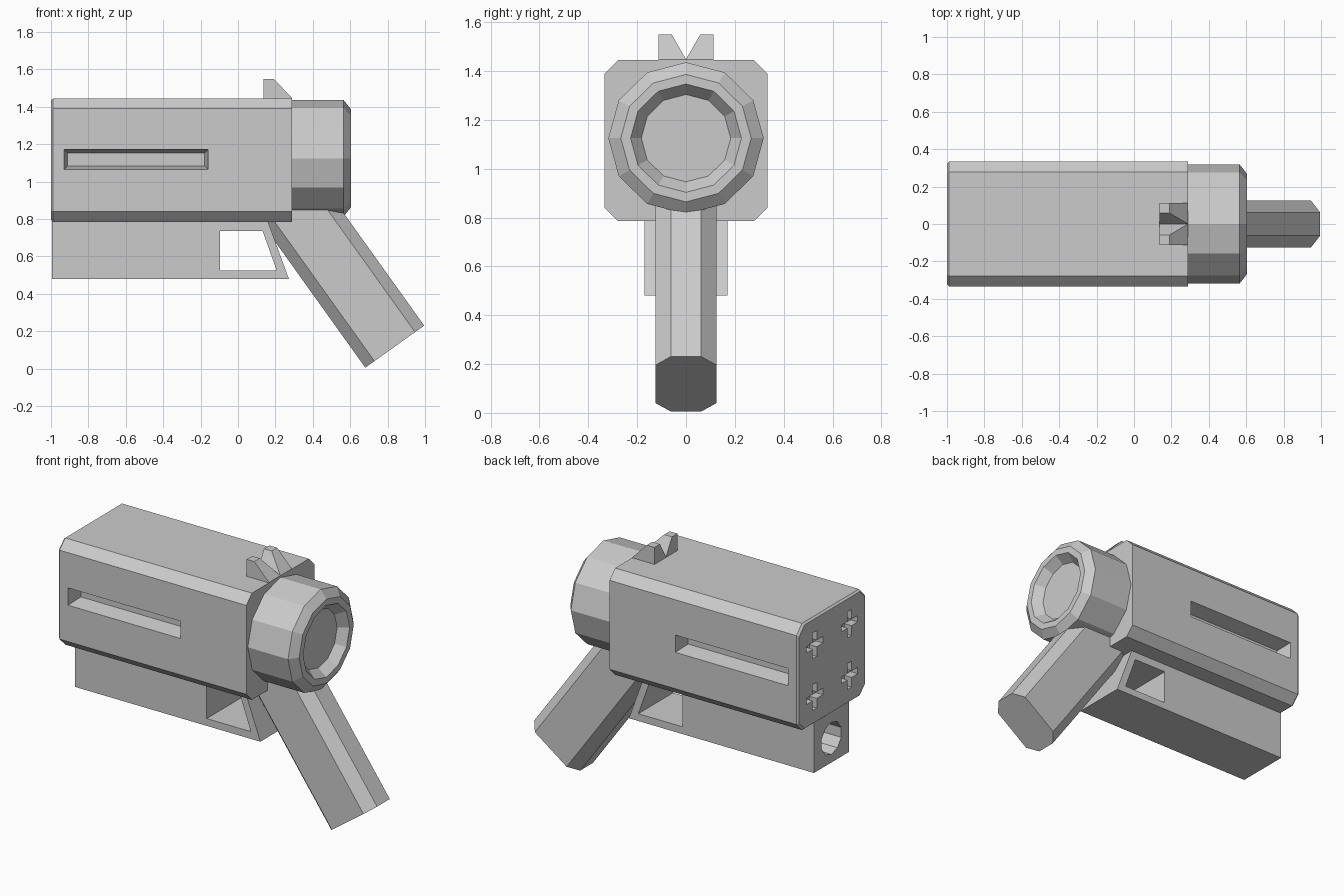
import bpy, bmesh
from math import sin, cos, pi, radians
from mathutils import Vector

if "Cube" in bpy.data.objects:
    bpy.data.objects.remove(bpy.data.objects["Cube"])


def loft(name, rings):
    """Solid skinned through matching rings of points, capped at both ends."""
    bm = bmesh.new()
    rows = [[bm.verts.new(p) for p in ring] for ring in rings]
    n = len(rows[0])
    for a, b in zip(rows, rows[1:]):
        for i in range(n):
            bm.faces.new((a[i], a[(i + 1) % n], b[(i + 1) % n], b[i]))
    bm.faces.new(rows[0][::-1])
    bm.faces.new(rows[-1])
    bmesh.ops.recalc_face_normals(bm, faces=bm.faces[:])
    mesh = bpy.data.meshes.new(name)
    bm.to_mesh(mesh)
    bm.free()
    obj = bpy.data.objects.new(name, mesh)
    bpy.context.collection.objects.link(obj)
    return obj


def along_x(profile, x):
    return [(x, y, z) for y, z in profile]


def along_y(profile, y):
    return [(x, y, z) for x, z in profile]


def cut(obj, cutters):
    """Subtract the cutters, bake the result and remove the cutters."""
    for c in cutters:
        c.hide_render = True
        m = obj.modifiers.new("cut", 'BOOLEAN')
        m.operation, m.solver, m.object = 'DIFFERENCE', 'EXACT', c
    dg = bpy.context.evaluated_depsgraph_get()
    mesh = bpy.data.meshes.new_from_object(obj.evaluated_get(dg))
    obj.modifiers.clear()
    obj.data = mesh
    for c in cutters:
        bpy.data.objects.remove(c)


def octagon(w, h, cw, ch, cz=0):
    """Rectangle of half sizes w, h with chamfered corners."""
    return [(w, cz - h + ch), (w, cz + h - ch), (w - cw, cz + h), (-w + cw, cz + h),
            (-w, cz + h - ch), (-w, cz - h + ch), (-w + cw, cz - h), (w - cw, cz - h)]


def circle(r, cz, n=12, squash=1.0):
    return [(r * sin(2 * pi * i / n), cz + squash * r * cos(2 * pi * i / n)) for i in range(n)]


def rect(x0, x1, z0, z1):
    return [(x0, z0), (x1, z0), (x1, z1), (x0, z1)]


# Main body with chamfered long edges
CZ = 1.115
body = loft("body", [along_x(octagon(0.323, 0.32, 0.053, 0.053, CZ), -1.0),
                     along_x(octagon(0.333, 0.33, 0.055, 0.055, CZ), -0.988),
                     along_x(octagon(0.333, 0.33, 0.055, 0.055, CZ), 0.29)])
cutters = []
# Tapered side slots
for s in (-1, 1):
    k = 0.02 / 0.1 * 0.1
    cutters.append(loft("slot_cutter", [
        along_y(rect(-0.93 - k, -0.16 + k, 1.065 - k, 1.172 + k), s * 0.433),
        along_y(rect(-0.93, -0.16, 1.065, 1.172), s * 0.333),
        along_y(rect(-0.912, -0.178, 1.083, 1.154), s * 0.233)]))
# Four plus-shaped recesses in the front end
a, b = 0.08, 0.02
plus = [(b, a), (b, b), (a, b), (a, -b), (b, -b), (b, -a),
        (-b, -a), (-b, -b), (-a, -b), (-a, b), (-b, b), (-b, a)]
for sy in (-0.17, 0.17):
    for sz in (-0.16, 0.16):
        p = [(y + sy, z + CZ + sz) for y, z in plus]
        cutters.append(loft("plus_cutter", [along_x(p, -1.1), along_x(p, -0.95)]))
cut(body, cutters)

# Twelve-sided rear drum with recessed end
loft("rear_drum", [along_x(circle(r, 1.125, 12, 0.977), x) for r, x in
                   ((0.318, 0.27), (0.318, 0.565), (0.267, 0.605), (0.227, 0.605), (0.183, 0.55))])

# Lower rail with slanted rear end, window and round opening
side = [(-0.995, 0.48), (0.272, 0.48), (0.155, 0.8), (-0.995, 0.8)]
rail = loft("lower_rail", [along_y(side, -0.17), along_y(side, 0.17)])
window = [(-0.095, 0.525), (0.207, 0.525), (0.132, 0.735), (-0.095, 0.735)]
bore = circle(0.1, 0.63, 10)
cut(rail, [loft("window_cutter", [along_y(window, -0.3), along_y(window, 0.3)]),
           loft("bore_cutter", [along_x(bore, -1.1), along_x(bore, -0.75)])])

# Slanted eight-sided grip
t = radians(35.6)
axis, across = Vector((-sin(t), 0, cos(t))), Vector((cos(t), 0, sin(t)))
base = Vector((0.838, 0, 0.118))
section = octagon(0.125, 0.1935, 0.063, 0.06)
loft("grip", [[base + axis * d + across * w + Vector((0, y, 0)) for y, w in section]
              for d in (0, 1.0)])

# Rear sight with V notch
wedge = [(0.137, 1.43), (0.29, 1.43), (0.29, 1.447), (0.19, 1.55), (0.137, 1.55)]
sight = loft("rear_sight", [along_y(wedge, -0.112), along_y(wedge, 0.112)])
notch = [(0, 1.448), (0.116, 1.65), (-0.116, 1.65)]
cut(sight, [loft("notch_cutter", [along_x(notch, 0.0), along_x(notch, 0.4)])])
